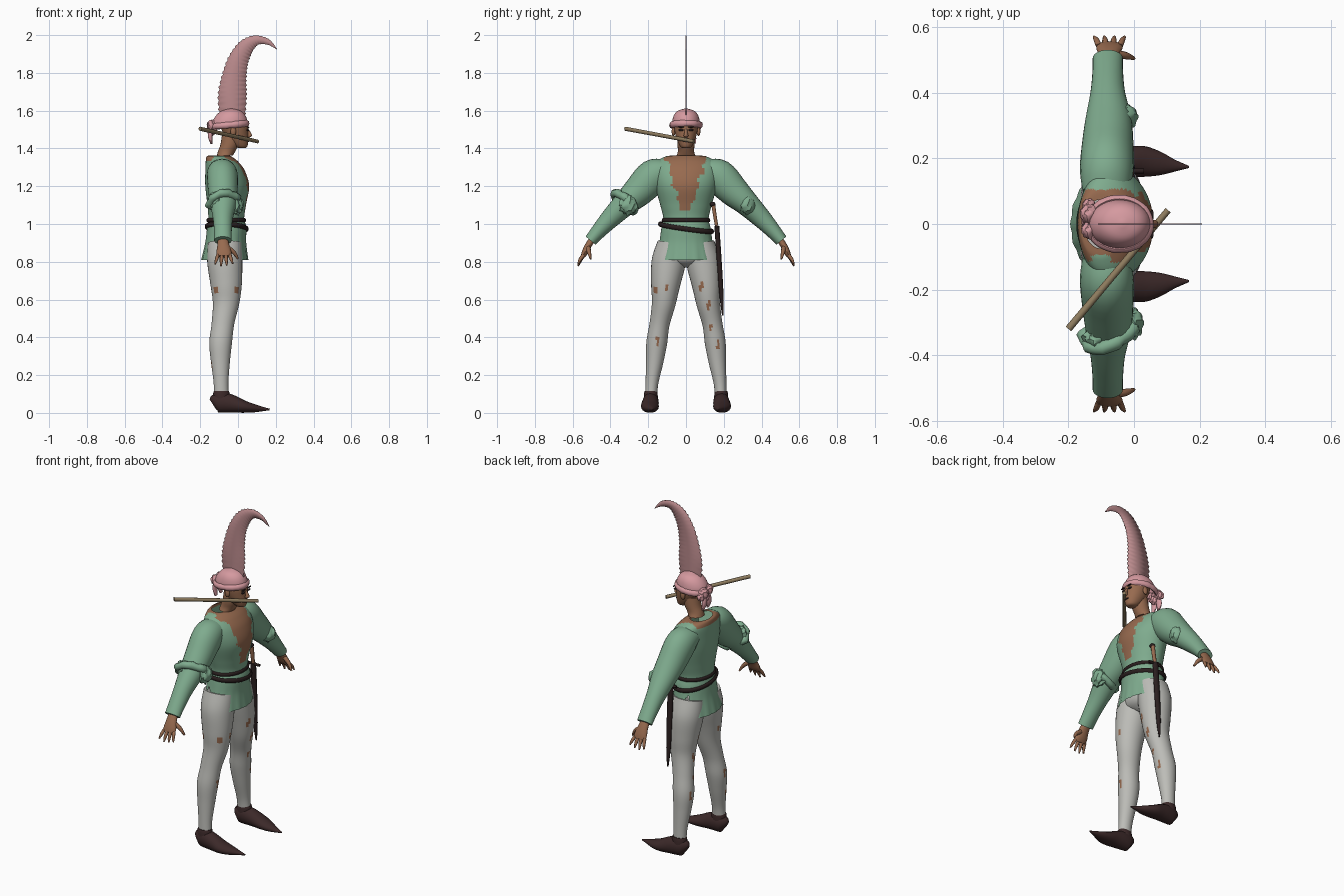
import bpy, bmesh, math, random
from mathutils import Vector

if "Cube" in bpy.data.objects:
    bpy.data.objects.remove(bpy.data.objects["Cube"])

random.seed(4)
X, Y, Z = Vector((1, 0, 0)), Vector((0, 1, 0)), Vector((0, 0, 1))


def material(name, rgb):
    m = bpy.data.materials.new(name)
    m.diffuse_color = (*[(c / 255) ** 2.2 for c in rgb], 1)
    m.use_nodes = True
    m.node_tree.nodes["Principled BSDF"].inputs["Base Color"].default_value = m.diffuse_color
    return m


GREEN = material("shirt green", (126, 170, 141))
SKIN = material("skin brown", (150, 106, 80))
GREY = material("hose grey", (187, 187, 182))
SHOE = material("shoe brown", (62, 45, 45))
PINK = material("cap pink", (212, 152, 158))
PLUME = material("feather pink", (186, 138, 140))
WOOD = material("pipe wood", (140, 122, 94))
DARK = material("dark leather", (46, 36, 36))


def finish(name, bm, mats, rule=None, angle=50):
    bmesh.ops.recalc_face_normals(bm, faces=bm.faces[:])
    if rule:
        for f in bm.faces:
            f.material_index = rule(f.calc_center_median())
    me = bpy.data.meshes.new(name)
    bm.to_mesh(me)
    bm.free()
    for m in mats:
        me.materials.append(m)
    for p in me.polygons:
        p.use_smooth = True
    me.set_sharp_from_angle(angle=math.radians(angle))
    ob = bpy.data.objects.new(name, me)
    bpy.context.collection.objects.link(ob)
    return ob


def smooth_path(pts, k):
    """Catmull-Rom interpolation of tuples."""
    out = []
    for i in range(len(pts) - 1):
        p = [pts[max(i - 1, 0)], pts[i], pts[i + 1], pts[min(i + 2, len(pts) - 1)]]
        for j in range(k):
            t = j / k
            out.append([0.5 * (2 * b + (c - a) * t + (2 * a - 5 * b + 4 * c - d) * t * t
                               + (3 * b - a - 3 * c + d) * t ** 3) for a, b, c, d in zip(*p)])
    return out + [list(pts[-1])]


def loft(name, pts, mats, n=20, k=3, u=X, caps=(True, True), closed=False, rule=None, wobble=None, cut=None):
    """Skin of elliptical rings; each point is x, y, z, radius along u, radius across."""
    rows = pts if closed else smooth_path(pts, k)
    c = [Vector(r[:3]) for r in rows]
    bm, rings, m = bmesh.new(), [], len(rows)
    for i, r in enumerate(rows):
        t = c[(i + 1) % m] - c[i - 1] if closed else c[min(i + 1, m - 1)] - c[max(i - 1, 0)]
        v = t.cross(u).normalized()
        ring = []
        for j in range(n):
            a = 2 * math.pi * j / n
            g = wobble(c[i], a) if wobble else 1
            ring.append(bm.verts.new(c[i] + (u * math.cos(a) * abs(r[3]) + v * math.sin(a) * abs(r[4])) * g))
        rings.append(ring)
    for i in range(m if closed else m - 1):
        A, B = rings[i], rings[(i + 1) % m]
        for j in range(n):
            bm.faces.new((A[j], A[(j + 1) % n], B[(j + 1) % n], B[j]))
    if not closed:
        for use, ring in zip(caps, (rings[0], rings[-1])):
            if use:
                bm.faces.new(ring)
    if cut:
        bmesh.ops.delete(bm, geom=[f for f in bm.faces if cut(f.calc_center_median())], context='FACES')
    return finish(name, bm, mats, rule)


def hoop(name, cx, z, rx, ry, a, b, mat, tilt=0.0, slope=0.0, rough=0.0):
    """Closed band around the body; tilt lifts the front, slope lifts the +y side."""
    pts = []
    for i in range(40):
        t = 2 * math.pi * i / 40
        x, y = rx * math.cos(t), ry * math.sin(t)
        g = 1 + random.uniform(-rough, rough)
        pts.append((cx + x, y, z + tilt * x + slope * y, b * g, a * g))
    return loft(name, pts, [mat], n=8, u=Z, closed=True)


def blob(name, pos, size, mat, rough=0.0):
    bm = bmesh.new()
    bmesh.ops.create_icosphere(bm, subdivisions=3, radius=1)
    for v in bm.verts:
        g = 1 + rough * math.sin(7 * v.co.x + 3 * v.co.z) * math.cos(6 * v.co.y - 4 * v.co.z)
        v.co = Vector(pos) + Vector(v.co[i] * size[i] * g for i in range(3))
    return finish(name, bm, [mat])


# Shirt with open chest, pleated skirt and side slits
def chest(c):
    ragged = 0.008 * math.sin(c.z * 90) + 0.006 * math.sin(c.y * 150)
    if c.z > 1.335 and abs(c.y) < 0.1 + ragged:
        return 1
    return int(c.x > -0.07 and c.z > 1.07 and abs(c.y) < 0.025 + (c.z - 1.07) * 0.28 + ragged)


loft("shirt", [(-.07, 0, .81, .123, .163), (-.065, 0, .9, .108, .142), (-.06, 0, .98, .104, .13),
               (-.062, 0, 1.03, .095, .12), (-.06, 0, 1.1, .102, .136), (-.057, 0, 1.2, .116, .163),
               (-.068, 0, 1.28, .105, .172), (-.085, 0, 1.33, .086, .155), (-.1, 0, 1.357, .066, .11),
               (-.1, 0, 1.362, .053, .075)],
     [GREEN, SKIN], n=72, k=8, caps=(False, False), rule=chest,
     wobble=lambda c, a: 1 + max(0, .95 - c.z) * .12 * math.cos(18 * a),
     cut=lambda c: c.z < .93 and abs(c.x + .1) < .02 * (.95 - c.z) / .1 and abs(c.y) > .08)
loft("hips", [(-.07, 0, .77, .03, .02), (-.07, 0, .81, .09, .12), (-.068, 0, .9, .09, .122),
              (-.065, 0, .97, .085, .11)], [GREY], n=32)

# Belts
hoop("upper_belt", -.062, 1.02, .098, .122, .007, .011, DARK)
hoop("lower_belt", -.06, .98, .108, .14, .008, .013, DARK, tilt=-.06, slope=-.14)

TEARS = [(-.1, .66), (-.16, .65), (-.15, .38), (-.175, .25), (.08, .67), (.12, .57), (.13, .45), (.17, .36)]


def tear(c):
    return int(any(abs(c.y - y) < .008 and abs(c.z - z) < .022 for y, z in TEARS) and abs(c.x + .07) > .03)


for s, side in ((1, "left"), (-1, "right")):
    # Hose, with small tears
    loft(side + "_leg", [(-.07, s * .075, .9, .09, .075), (-.07, s * .092, .8, .093, .09),
                         (-.063, s * .108, .68, .083, .077), (-.063, s * .118, .58, .07, .063),
                         (-.08, s * .14, .47, .06, .053), (-.092, s * .155, .37, .06, .055),
                         (-.093, s * .166, .27, .05, .046), (-.09, s * .18, .16, .039, .034),
                         (-.088, s * .185, .08, .039, .031)],
         [GREY, SKIN], n=32, k=6, rule=tear)
    # Pointed shoe with ankle cuff
    loft(side + "_shoe", [(-.133, s * .185, .045, .018, .032), (-.115, s * .185, .053, .036, .05),
                          (-.07, s * .187, .054, .043, .053), (-.02, s * .19, .045, .045, .045),
                          (.03, s * .191, .033, .047, .033), (.08, s * .185, .025, .036, .023),
                          (.125, s * .178, .021, .018, .013), (.168, s * .174, .018, .003, .004)],
         [SHOE], u=Y)
    loft(side + "_shoe_cuff", [(-.088, s * .186, .06, .044, .038), (-.088, s * .186, .1, .044, .036),
                               (-.088, s * .186, .115, .04, .033)], [SHOE])
    # Sleeve
    loft(side + "_sleeve", [(-.085, s * .1, 1.285, .072, .06), (-.083, s * .17, 1.255, .082, .09),
                            (-.08, s * .25, 1.175, .078, .082), (-.078, s * .32, 1.11, .07, .066),
                            (-.08, s * .4, 1.03, .053, .052), (-.08, s * .46, .965, .047, .041),
                            (-.08, s * .505, .912, .046, .034)], [GREEN], n=24, k=4)
    # Hand
    loft(side + "_palm", [(-.08, s * .495, .92, .027, .018), (-.077, s * .518, .885, .032, .018),
                          (-.075, s * .535, .85, .04, .017), (-.075, s * .546, .828, .038, .012)], [SKIN], n=14)
    for i in range(4):
        f = i - 1.5
        L = (.045, .055, .052, .042)[i]
        loft(f"{side}_finger_{i + 1}", [(-.075 + f * .021, s * .542, .836, .010, .010),
                                        (-.075 + f * .026, s * .56, .836 - L * .55, .009, .009),
                                        (-.075 + f * .031, s * .571, .832 - L, .004, .004)], [SKIN], n=8)
    loft(side + "_thumb", [(-.055, s * .518, .875, .013, .013), (-.022, s * .513, .85, .011, .011),
                           (.0, s * .505, .815, .005, .005)], [SKIN], n=8, u=Y)
    # Ear, eye and brow
    blob(side + "_ear", (-.025, s * .066, 1.49), (.015, .01, .024), SKIN)
    blob(side + "_eye", (.052, s * .026, 1.497), (.006, .014, .006), DARK)
    blob(side + "_brow", (.055, s * .027, 1.513), (.005, .018, .004), DARK)

# Rumpled rolled sleeve on one arm, elbow folds on the other
roll = []
for i in range(24):
    t = 2 * math.pi * i / 24
    r = 1 + random.uniform(-.12, .12)
    roll.append((-.075 + .072 * math.cos(t) * r, -.325 - .045 * math.sin(t) + .03 * math.cos(t),
                 1.115 + .045 * math.sin(t) * r, .022 * r, .022 * r))
loft("rolled_sleeve", roll, [GREEN], n=8, u=Vector((0, -.7, -.7)), closed=True)
blob("rolled_sleeve_back", (-.115, -.35, 1.125), (.045, .035, .045), GREEN, .2)
blob("rolled_sleeve_front", (-.005, -.305, 1.1), (.032, .045, .05), GREEN, .2)
blob("elbow_fold", (-.035, .325, 1.1), (.045, .04, .05), GREEN, .15)

# Neck and head
loft("neck", [(-.07, 0, 1.362, .042, .05), (-.06, 0, 1.385, .046, .043), (-.045, 0, 1.42, .048, .045),
              (-.035, 0, 1.47, .05, .045)], [SKIN])
loft("head", [(.022, 0, 1.402, .016, .016), (.015, 0, 1.41, .034, .03), (.0, 0, 1.44, .055, .045),
              (-.012, 0, 1.48, .066, .058), (-.02, 0, 1.52, .074, .064), (-.03, 0, 1.56, .07, .06)], [SKIN], n=28)
loft("nose", [(.05, 0, 1.502, .006, .007), (.06, 0, 1.48, .010, .010), (.062, 0, 1.466, .012, .013),
              (.054, 0, 1.458, .006, .008)], [SKIN], n=10)
blob("mouth", (.054, 0, 1.437), (.005, .017, .004), SHOE)

# Cap with rolled brim, knot and hanging tails
loft("cap", [(-.045, 0, 1.51, .094, .074), (-.042, 0, 1.545, .092, .073), (-.038, 0, 1.578, .075, .063),
             (-.036, 0, 1.6, .048, .042), (-.035, 0, 1.611, .006, .006)], [PINK], n=32, k=4, caps=(False, True))
hoop("cap_brim", -.045, 1.524, .094, .077, .012, .017, PINK, tilt=.09, rough=.1)
for i, (y, z, r) in enumerate(((.03, 1.52, .03), (-.02, 1.525, .026), (.055, 1.505, .022), (.01, 1.495, .026))):
    blob(f"cap_knot_{i + 1}", (-.138, y, z), (r * .9, r, r), PINK, .18)
for i, y in enumerate((.03, -.005)):
    loft(f"cap_tail_{i + 1}", [(-.14, y, 1.51, .013, .016), (-.148, y * 1.2, 1.465, .012, .019),
                               (-.14, y * 1.4, 1.425, .006, .012)], [PINK], n=10)

# Feather: thin curved blade with a toothed edge
spine = smooth_path([(-.03, 1.575, .07), (-.03, 1.68, .077), (-.02, 1.78, .066), (.003, 1.87, .055),
                     (.045, 1.94, .043), (.1, 1.973, .026), (.16, 1.963, .015), (.206, 1.925, .001)], 8)
bm = bmesh.new()
pairs = []
for i, (x, z, w) in enumerate(spine):
    a, b = spine[max(i - 1, 0)], spine[min(i + 1, len(spine) - 1)]
    nrm = Vector((a[1] - b[1], 0, b[0] - a[0])).normalized()
    w *= 1.03 if i % 2 else .92
    pairs.append([bm.verts.new(Vector((x, 0, z)) + nrm * w * q) for q in (1, 0, -1)])
for A, B in zip(pairs, pairs[1:]):
    for j in (0, 1):
        bm.faces.new((A[j], A[j + 1], B[j + 1], B[j]))
feather = finish("feather", bm, [PLUME])
sol = feather.modifiers.new("thickness", 'SOLIDIFY')
sol.thickness, sol.offset = .003, 0

# Pipe held at the mouth
loft("pipe", [(-.2, -.32, 1.504, .011, .011), (.104, .042, 1.437, .010, .010)], [WOOD], n=12, k=1, u=Z)

# Sheathed dagger at the hip
loft("dagger_grip", [(-.012, .145, 1.1, .011, .011), (-.012, .152, 1.05, .012, .010),
                     (-.013, .162, .99, .010, .009)], [SKIN], n=10)
blob("dagger_pommel", (-.012, .141, 1.105), (.016, .015, .013), DARK)
loft("dagger_guard", [(-.05, .162, .985, .008, .008), (.03, .162, .985, .008, .008)], [DARK], n=8, k=1, u=Z)
loft("scabbard", [(-.014, .163, .99, .017, .013), (-.015, .175, .82, .017, .013), (-.016, .188, .62, .013, .011),
                  (-.016, .195, .515, .004, .004)], [DARK], n=12)
